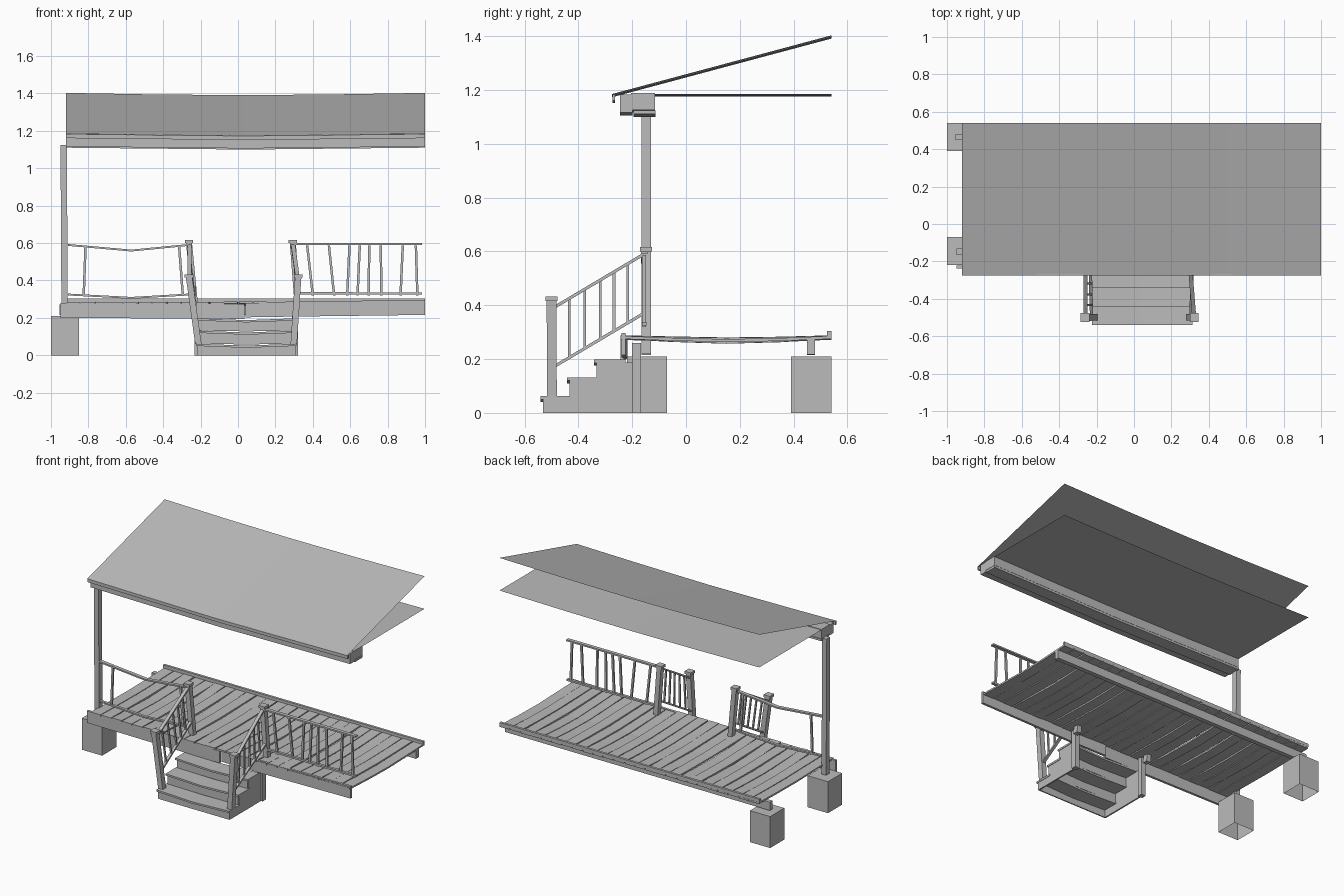
import bpy, bmesh, random
from mathutils import Vector

random.seed(4)
if "Cube" in bpy.data.objects:
    bpy.data.objects.remove(bpy.data.objects["Cube"])

grey = bpy.data.materials.new("weathered grey")
grey.use_nodes = True
grey.diffuse_color = (0.5, 0.5, 0.5, 1)
grey.node_tree.nodes["Principled BSDF"].inputs["Base Color"].default_value = (0.5, 0.5, 0.5, 1)


def finish(name, bm):
    mesh = bpy.data.meshes.new(name)
    bmesh.ops.recalc_face_normals(bm, faces=bm.faces)
    bm.to_mesh(mesh)
    bm.free()
    mesh.materials.append(grey)
    obj = bpy.data.objects.new(name, mesh)
    bpy.context.collection.objects.link(obj)
    return obj


def bar(name, points, axis, a, b, open_start=False):
    """Rectangular bar through the points; its section (a by b) stays square to the axis."""
    bm = bmesh.new()
    u, v = [i for i in range(3) if i != axis]
    rings = []
    for p in points:
        ring = []
        for s, t in ((-1, -1), (1, -1), (1, 1), (-1, 1)):
            q = Vector(p)
            q[u] += s * a / 2
            q[v] += t * b / 2
            ring.append(bm.verts.new(q))
        rings.append(ring)
    for r, s in zip(rings, rings[1:]):
        for i in range(4):
            j = (i + 1) % 4
            bm.faces.new((r[i], r[j], s[j], s[i]))
    if not open_start:
        bm.faces.new(rings[0])
    bm.faces.new(rings[-1])
    return finish(name, bm)


def box(name, x0, x1, y0, y1, z0, z1, open_start=False):
    x, y = (x0 + x1) / 2, (y0 + y1) / 2
    return bar(name, [(x, y, z0), (x, y, z1)], 2, x1 - x0, y1 - y0, open_start)


def sheet(name, y0, z0, y1, z1, sag):
    """Thin sheet across the whole width, dipping in the middle."""
    bm = bmesh.new()
    rows = []
    for x, k in ((LEFT, 0), (-0.45, 0.7), (0.03, 1), (0.5, 0.7), (RIGHT, 0)):
        rows.append([bm.verts.new((x, y0, z0 - sag * k)), bm.verts.new((x, y1, z1 - sag * k))])
    for r, s in zip(rows, rows[1:]):
        bm.faces.new((r[0], s[0], s[1], r[1]))
    return finish(name, bm)


def sagging(y, z, sag, x0, x1):
    mid = (x0 + x1) / 2
    return [(x0, y, z), (mid, y, z - sag), (x1, y, z)]


LEFT, RIGHT = -0.92, 1.0
POST_Y = -0.148

# Footings, open underneath
for label, y in (("front", -0.22), ("back", 0.39)):
    box(label + "_footing", -1, -0.85, y, y + 0.15, 0, 0.21, True)

# Deck boards running front to back, uneven and sagging
count = 25
step = (RIGHT - LEFT) / count
for i in range(count):
    x = LEFT + step * (i + 0.5)
    lift = 0.004 * i / count + random.uniform(-0.002, 0.002)
    sag = random.uniform(0.003, 0.018)
    skew = random.uniform(-0.003, 0.003)
    path = [(x + skew, -0.243, 0.278 + lift), (x, -0.05, 0.278 + lift - sag * 0.7),
            (x, 0.15, 0.276 + lift - sag), (x, 0.35, 0.277 + lift - sag * 0.7),
            (x - skew, 0.54, 0.278 + lift)]
    bar("deck_board", path, 1, step - 0.005, 0.011)

# Rim boards, back beam and the curb along the back edge
bar("front_rim_left", [(-0.95, -0.23, 0.24), (0.035, -0.235, 0.235)], 0, 0.016, 0.08)
bar("front_rim_right", [(0.04, -0.225, 0.243), (0.3, -0.232, 0.247), (1, -0.232, 0.256)], 0, 0.016, 0.08)
bar("back_beam", [(-0.955, 0.465, 0.243), (RIGHT, 0.465, 0.245)], 0, 0.03, 0.055)
box("back_curb", LEFT, RIGHT, 0.524, 0.54, 0.283, 0.304)

# Corner column
bar("column", [(-0.927, POST_Y, 0.215), (-0.932, POST_Y, 1.125)], 2, 0.034, 0.036)

# Header beam, soffit and eaves under the roof
bar("header_beam", sagging(-0.16, 1.157, 0.01, LEFT, RIGHT), 0, 0.09, 0.062)
bar("header_face", sagging(-0.222, 1.15, 0.01, LEFT, RIGHT), 0, 0.046, 0.068)
bar("header_soffit", sagging(-0.155, 1.117, 0.01, LEFT, RIGHT), 0, 0.082, 0.014)
bar("eave_trim", sagging(-0.269, 1.172, 0.01, LEFT, RIGHT), 0, 0.01, 0.022)

# Roof and ceiling sheets
sheet("roof", -0.275, 1.185, 0.54, 1.403, 0.012)
sheet("ceiling", -0.115, 1.185, 0.54, 1.185, 0.01)

# Stairs: hollow, with sagging treads, risers and stepped sides
SX0, SX1 = -0.215, 0.305
treads = ((-0.54, -0.42, 0.062), (-0.442, -0.32, 0.132), (-0.342, -0.225, 0.198))
below = 0
for y0, y1, z in treads:
    bar("tread", sagging((y0 + y1) / 2, z - 0.006, 0.01, SX0 - 0.01, SX1 + 0.008), 0, y1 - y0, 0.012)
    bar("riser", sagging(y0 + 0.013, (below + z - 0.012) / 2, 0.004 if below else 0, SX0, SX1),
        0, 0.008, z - 0.012 - below)
    below = z
for label, x in (("right", SX0), ("left", SX1)):
    bm = bmesh.new()
    outline = [(-0.2, 0)]
    bottom = 0
    for y0, y1, z in treads:
        outline += [(y0 + 0.01, bottom), (y0 + 0.01, z - 0.01)]
        bottom = z - 0.01
    outline.append((-0.2, bottom))
    face = bm.faces.new([bm.verts.new((x - 0.005, y, z)) for y, z in outline])
    ext = bmesh.ops.extrude_face_region(bm, geom=[face])
    bmesh.ops.translate(bm, vec=(0.01, 0, 0),
                        verts=[g for g in ext["geom"] if isinstance(g, bmesh.types.BMVert)])
    finish(label + "_stair_side", bm)
    box(label + "_stair_post", x - 0.017, x + 0.017, -0.2, -0.167, 0, 0.26)

# Newel posts lean; each pair carries a sloping stair rail
for label, up_bottom, up_top, low_bottom, low_top in (("right", -0.225, -0.262, -0.212, -0.262),
                                                      ("left", 0.322, 0.293, 0.298, 0.322)):
    bar(label + "_upper_newel", [(up_bottom, POST_Y, 0.22), (up_top, POST_Y, 0.602)], 2, 0.032, 0.034)
    bar(label + "_upper_newel_cap", [(up_top, POST_Y, 0.6), (up_top, POST_Y, 0.617)], 2, 0.045, 0.045)
    bar(label + "_lower_newel", [(low_bottom, -0.498, 0.06), (low_top, -0.5, 0.42)], 2, 0.034, 0.036)
    bar(label + "_lower_newel_cap", [(low_top, -0.5, 0.416), (low_top, -0.5, 0.433)], 2, 0.046, 0.046)

    def along(t, bottom):
        """Point on the lower or upper stair rail."""
        near, far = (low_bottom, up_bottom) if bottom else (low_top, up_top)
        k = 0.7 if bottom else 0.95
        near += (low_top - low_bottom) * (1 - k) * (1 if bottom else -1)
        far += (up_top - up_bottom) * (1 - k) * (1 if bottom else -1)
        z = 0.175 + 0.19 * t if bottom else 0.395 + 0.19 * t
        return Vector((near + (far - near) * t, -0.485 + 0.32 * t, z))

    bar(label + "_stair_top_rail", [along(0, False), along(1, False)], 1, 0.022, 0.013)
    bar(label + "_stair_bottom_rail", [along(0, True), along(1, True)], 1, 0.018, 0.013)
    for t in (0.16, 0.34, 0.52, 0.68, 0.84):
        bar(label + "_stair_baluster", [along(t, True), along(t, False)], 2, 0.01, 0.01)

# Deck railings: the right run is bent and has lost most balusters
bent = ((-0.91, 0), (-0.57, -0.03), (-0.262, 0))
bar("right_top_rail", [(x, -0.155, 0.59 + d) for x, d in bent], 0, 0.024, 0.01)
bar("right_bottom_rail", [(x, -0.155, 0.325 + d * 0.6) for x, d in bent], 0, 0.018, 0.01)
bar("left_top_rail", [(0.3, -0.155, 0.595), (0.985, -0.155, 0.595)], 0, 0.024, 0.01)
bar("left_bottom_rail", [(0.31, -0.155, 0.332), (0.985, -0.155, 0.33)], 0, 0.018, 0.012)
for x, lean in ((-0.82, 0.005), (-0.305, -0.01), (0.385, -0.015), (0.5, -0.014), (0.59, 0.006),
                (0.645, 0.006), (0.7, 0.002), (0.765, -0.002), (0.875, 0.006), (0.955, -0.004)):
    bar("baluster", [(x - lean, -0.155, 0.32), (x + lean, -0.155, 0.587)], 2, 0.013, 0.012)
